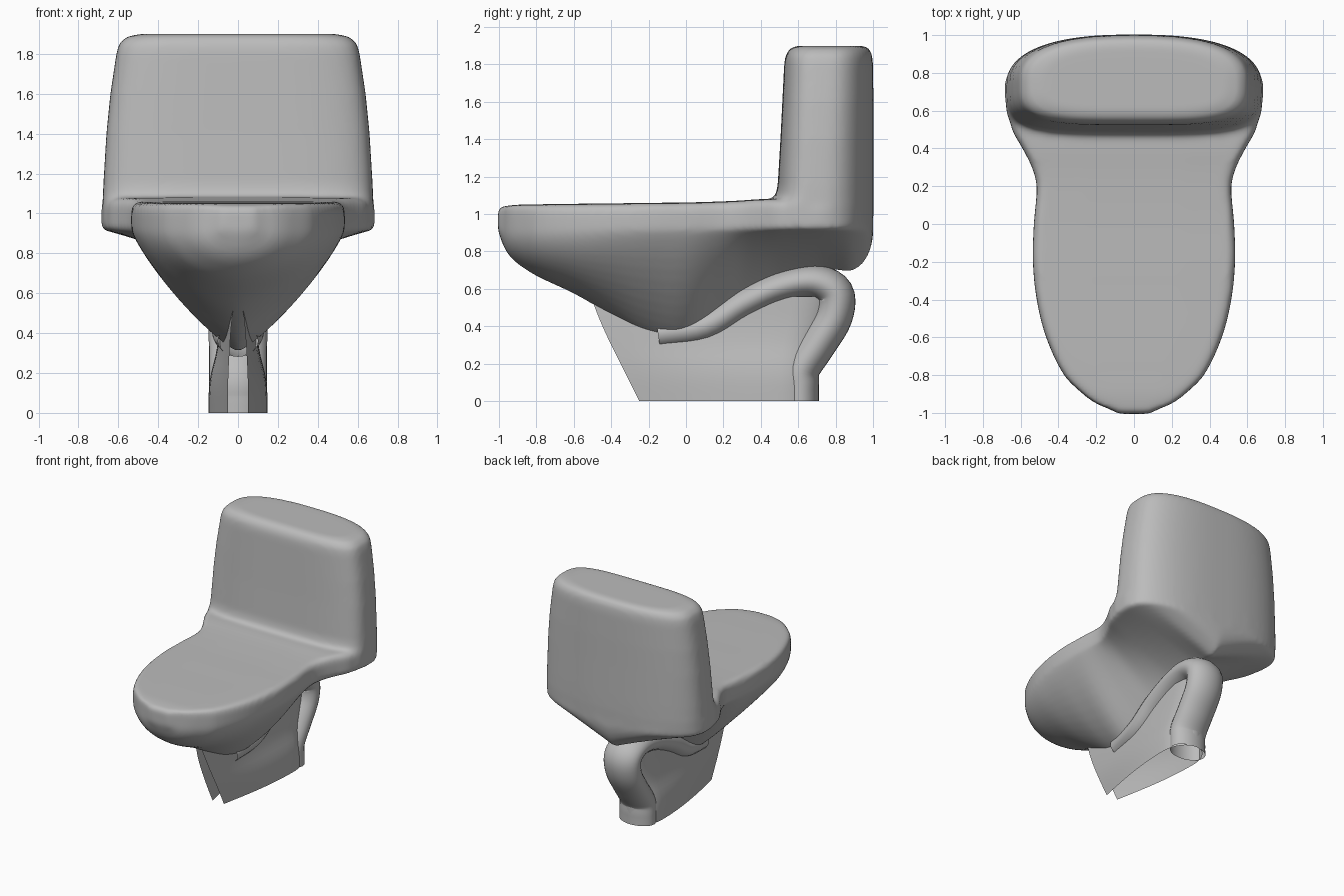
import bpy, bmesh, math
from mathutils import Vector

cube = bpy.data.objects.get("Cube")
if cube:
    bpy.data.objects.remove(cube, do_unlink=True)

grey = bpy.data.materials.new("glazed_grey")
grey.use_nodes = True
grey.diffuse_color = (0.5, 0.5, 0.5, 1)
grey.node_tree.nodes["Principled BSDF"].inputs["Base Color"].default_value = (0.5, 0.5, 0.5, 1)


def curve(keys, t):
    """Smooth interpolation through rows of (t, a, b, ...)."""
    t = min(max(t, keys[0][0]), keys[-1][0])
    i = 0
    while i < len(keys) - 2 and keys[i + 1][0] < t:
        i += 1
    k0, k1 = keys[i], keys[i + 1]
    km, kn = keys[max(i - 1, 0)], keys[min(i + 2, len(keys) - 1)]
    h = k1[0] - k0[0]
    f = (t - k0[0]) / h
    out = []
    for c in range(1, len(k0)):
        m0 = (k1[c] - km[c]) / (k1[0] - km[0]) * h
        m1 = (kn[c] - k0[c]) / (kn[0] - k0[0]) * h
        out.append((2 * f**3 - 3 * f**2 + 1) * k0[c] + (f**3 - 2 * f**2 + f) * m0
                   + (3 * f**2 - 2 * f**3) * k1[c] + (f**3 - f**2) * m1)
    return out


def loft(bm, rings, closed=True, caps=True):
    rows = [[bm.verts.new(p) for p in ring] for ring in rings]
    n = len(rows[0])
    for a, b in zip(rows, rows[1:]):
        for i in range(n if closed else n - 1):
            j = (i + 1) % n
            bm.faces.new((a[i], a[j], b[j], b[i]))
    if caps:
        bm.faces.new(rows[0])
        bm.faces.new(rows[-1])


def finish(name, bm):
    bmesh.ops.recalc_face_normals(bm, faces=bm.faces)
    for f in bm.faces:
        f.smooth = True
    mesh = bpy.data.meshes.new(name)
    bm.to_mesh(mesh)
    bm.free()
    mesh.materials.append(grey)
    ob = bpy.data.objects.new(name, mesh)
    bpy.context.collection.objects.link(ob)
    return ob


# Bowl and lid: sections along y as (y, half width, underside z, top z, roundness)
bowl = [(-1.005, .08, .91, 1.03, 2), (-.98, .13, .84, 1.04, 2), (-.95, .2, .785, 1.045, 2),
        (-.9, .27, .735, 1.05, 1.95), (-.8, .37, .67, 1.052, 1.85), (-.6, .465, .575, 1.055, 1.65),
        (-.4, .515, .46, 1.057, 1.4), (-.2, .535, .35, 1.06, 1.25), (0, .53, .31, 1.062, 1.2),
        (.2, .515, .45, 1.068, 1.1), (.3, .54, .53, 1.073, 1), (.4, .59, .6, 1.08, .97),
        (.5, .645, .65, 1.08, .95), (.7, .685, .7, 1.08, .95), (.8, .665, .7, 1.08, .95),
        (.88, .6, .69, 1.08, .95), (.95, .46, .74, 1.08, 1), (.985, .3, .81, 1.08, 1.2),
        (1.0, .1, .88, 1.08, 1.5)]


def bowl_section(y):
    w, low, top, n = curve(bowl, y)
    rim = .92
    half = []
    for i in range(15):
        a = math.pi / 2 * i / 14
        half.append((w * math.sin(a) ** (2 / n), rim - (rim - low) * max(math.cos(a), 0) ** (2 / n)))
    half += [(w, top - .05), (w * .985, top - .02), (w * .94, top - .003), (w * .5, top), (0, top)]
    left = [(-x, z) for x, z in half[-2:0:-1]]
    return [(x, y, z) for x, z in half + left]


body = bmesh.new()
stations = []
for a, b in zip(bowl, bowl[1:]):
    stations += [a[0] + (b[0] - a[0]) * k / 4 for k in range(4)]
loft(body, [bowl_section(y) for y in stations + [bowl[-1][0]]])

# Tank: level rings as (z, half width, front y, back y)
tank = [(.95, .68, .42, 1.0), (1.04, .68, .42, 1.003), (1.075, .678, .455, 1.003),
        (1.1, .677, .478, 1.003), (1.15, .675, .49, 1.003), (1.4, .66, .505, 1.002),
        (1.6, .64, .515, 1.002), (1.8, .61, .525, 1.0), (1.85, .597, .532, .995),
        (1.885, .56, .555, .98), (1.9, .49, .59, .95)]


def tank_ring(z, w, front, back):
    mid = .71 + .05 * (z - .95)
    ring = []
    for i in range(72):
        a = math.tau * i / 72
        c, s = math.cos(a), math.sin(a)
        e = 2 / (2.5 if s > 0 else 3.8)
        depth = back - mid if s > 0 else mid - front
        ring.append((math.copysign(w * abs(c) ** e, c),
                     mid + math.copysign(depth * abs(s) ** e, s), z))
    return ring


loft(body, [tank_ring(*row) for row in tank])

# Fuse bowl and tank into one soft ceramic body
body_ob = finish("bowl_and_tank", body)
remesh = body_ob.modifiers.new("fuse", 'REMESH')
remesh.mode = 'VOXEL'
remesh.voxel_size = .016
remesh.use_smooth_shade = True
soften = body_ob.modifiers.new("soften", 'SMOOTH')
soften.factor = .5
soften.iterations = 9

# Pedestal: thin shell, open at the front and underneath
# rows are (z, front y, front half width, side half width, back y)
pedestal = [(0, -.25, .05, .148, .71), (.12, -.31, .05, .146, .71), (.2, -.35, .048, .135, .71),
            (.3, -.4, .043, .11, .72), (.42, -.455, .035, .095, .75), (.56, -.51, .02, .09, .78)]
shell = bmesh.new()
rings = []
for k in range(15):
    z = .56 * k / 14
    front, xf, xs, back = curve(pedestal, z)
    half = []
    for i in range(12):
        f = i / 12
        half.append((xf + (xs - xf) * math.sin(f * math.pi / 2), front + (back - .2 - front) * f))
    for i in range(9):
        a = math.pi / 2 * i / 8
        half.append((xs * math.cos(a), back - .2 + .2 * math.sin(a)))
    rings.append([(x, y, z) for x, y in half] + [(-x, y, z) for x, y in half[-2::-1]])
loft(shell, rings, closed=False, caps=False)
finish("pedestal", shell)

# Trapway: oval pipe that climbs behind the bowl and drops to the floor
# rows are (step, y, z, half thickness, half width)
trap = [(0, -.15, .36, .08, .1), (1, .1, .4, .085, .13), (2, .3, .52, .085, .14),
        (3, .5, .61, .085, .145), (4, .68, .64, .09, .15), (5, .795, .58, .1, .15),
        (6, .79, .45, .1, .148), (7, .7, .3, .1, .146), (8, .615, .17, .1, .146),
        (9, .61, .08, .1, .146), (10, .61, 0, .1, .146)]
pipe = bmesh.new()
rings = []
for k in range(51):
    t = k / 5
    y, z, thick, wide = curve(trap, t)
    ya, za = curve(trap, t - .05)[:2]
    yb, zb = curve(trap, t + .05)[:2]
    d = Vector((yb - ya, zb - za)).normalized()
    ring = []
    for i in range(28):
        a = math.tau * i / 28
        s = thick * math.sin(a)
        ring.append((wide * math.cos(a), y - d.y * s, max(z + d.x * s, 0)))
    rings.append(ring)
loft(pipe, rings, caps=False)
finish("trapway", pipe)
